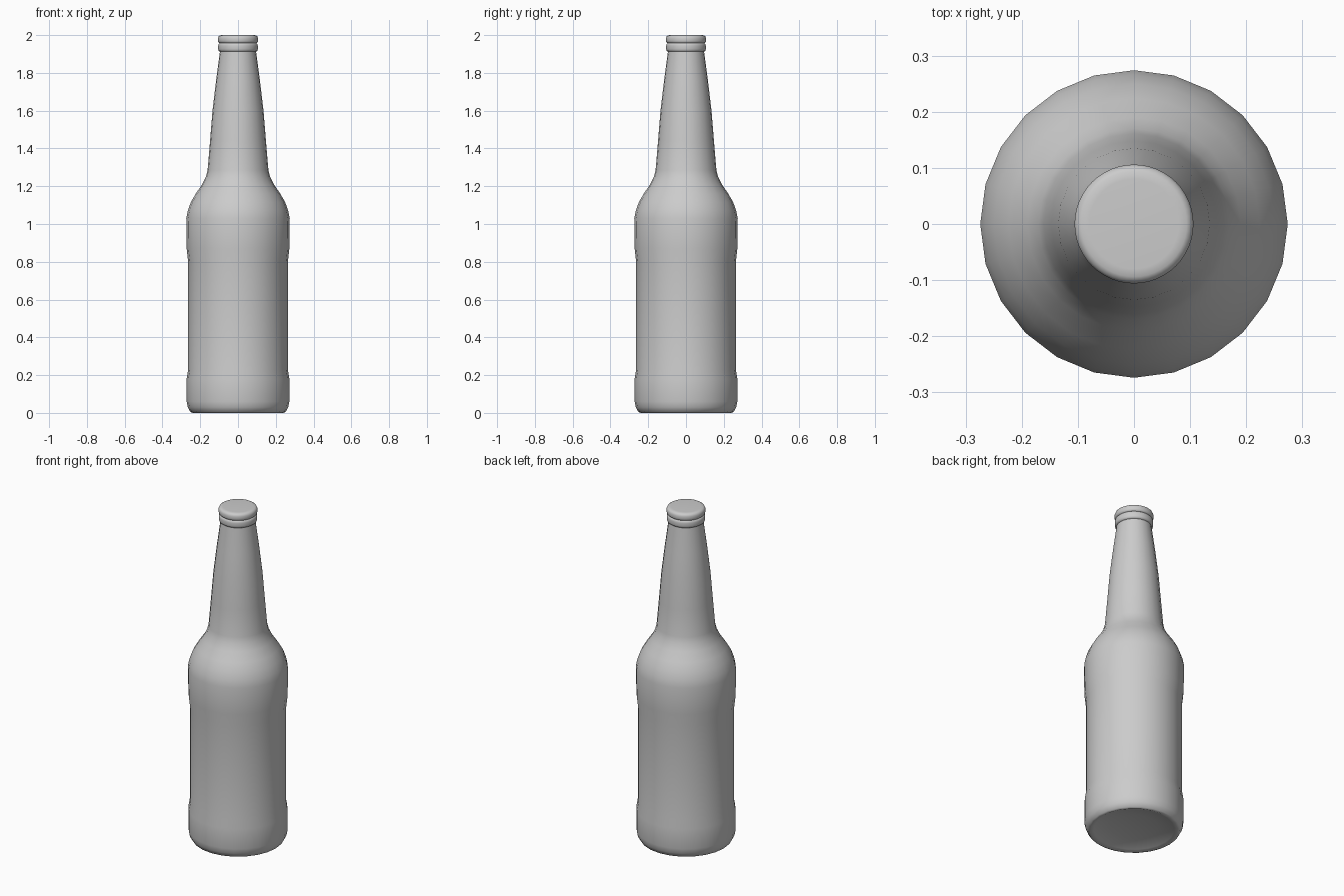
import bpy, bmesh, math
from mathutils import Matrix

cube = bpy.data.objects.get("Cube")
if cube:
    bpy.data.objects.remove(cube, do_unlink=True)

grey = bpy.data.materials.new("plain grey")
grey.use_nodes = True
colour = (0.6, 0.6, 0.6, 1)
grey.diffuse_color = colour
grey.node_tree.nodes["Principled BSDF"].inputs["Base Color"].default_value = colour


def lathe(name, profile, sides, angle):
    """Spin (radius, height) points around z; end points on the axis close the shape."""
    bm = bmesh.new()
    verts = [bm.verts.new((r, 0, z)) for r, z in profile]
    edges = [bm.edges.new(pair) for pair in zip(verts, verts[1:])]
    bmesh.ops.spin(bm, geom=verts + edges, cent=(0, 0, 0), axis=(0, 0, 1),
                   angle=math.tau, steps=sides, use_merge=True)
    bmesh.ops.remove_doubles(bm, verts=bm.verts, dist=0.0002)
    bmesh.ops.recalc_face_normals(bm, faces=bm.faces)
    mesh = bpy.data.meshes.new(name)
    bm.to_mesh(mesh)
    bm.free()
    obj = bpy.data.objects.new(name, mesh)
    bpy.context.collection.objects.link(obj)
    mesh.materials.append(grey)
    bpy.ops.object.select_all(action="DESELECT")
    obj.select_set(True)
    bpy.context.view_layer.objects.active = obj
    bpy.ops.object.shade_smooth_by_angle(angle=math.radians(angle))
    return obj


# Bottle: hollowed base, recessed label band, shoulder and tapering neck
lathe("bottle", [
    (0, 0.03), (0.13, 0.025), (0.22, 0.008), (0.24, 0), (0.252, 0.005),
    (0.266, 0.03), (0.272, 0.06), (0.272, 0.18), (0.264, 0.23),
    (0.264, 0.8), (0.272, 0.87), (0.274, 1.03), (0.266, 1.07),
    (0.25, 1.115), (0.224, 1.16), (0.19, 1.21), (0.17, 1.25),
    (0.161, 1.285), (0.148, 1.44), (0.135, 1.6), (0.116, 1.76),
    (0.096, 1.91), (0.094, 1.93), (0, 1.93)], 24, 60)

# Rounded lip ring under the cap
lathe("lip_ring", [
    (0, 1.912), (0.096, 1.912), (0.103, 1.917), (0.105, 1.926),
    (0.105, 1.944), (0.103, 1.953), (0.097, 1.958), (0, 1.958)], 48, 50)

# Flat cap with a rounded rim
lathe("cap", [
    (0, 1.956), (0.097, 1.956), (0.104, 1.962), (0.106, 1.969),
    (0.106, 1.985), (0.102, 1.994), (0.094, 1.999), (0.08, 2), (0, 2)], 48, 50)
